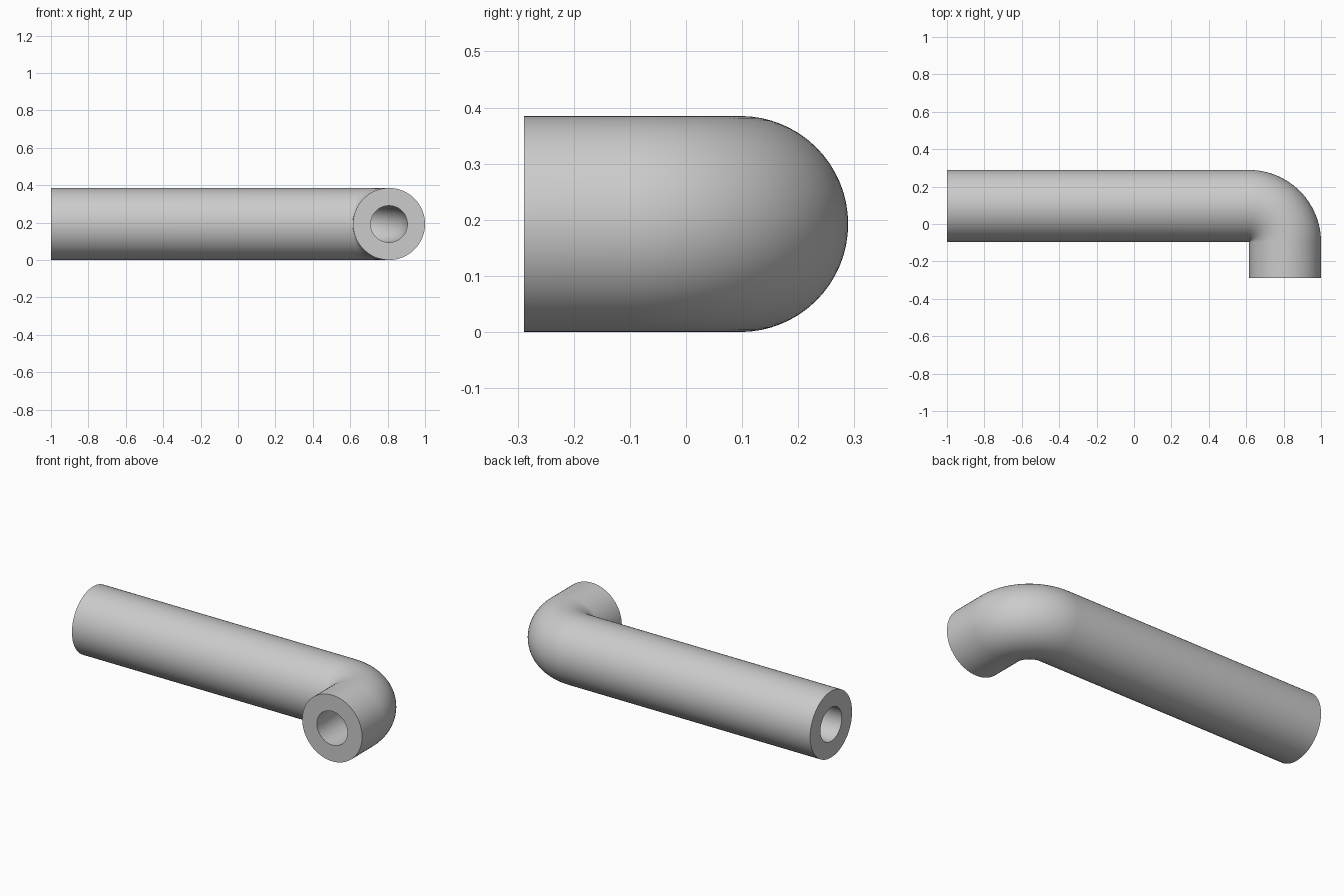
import bpy, bmesh, math
from mathutils import Vector

if "Cube" in bpy.data.objects:
    bpy.data.objects.remove(bpy.data.objects["Cube"])

R_OUT, R_IN = 0.1925, 0.098     # pipe wall radii
BEND = 0.1935                   # centreline bend radius
SIDES, STEPS = 64, 24
Y_MAX = 0.289
cx = 1 - R_OUT - BEND           # bend centre
cy = Y_MAX - R_OUT - BEND

# Centreline: long run, quarter bend, short leg (point, sideways direction)
path = [(Vector((-1, cy + BEND, R_OUT)), Vector((0, 1, 0)))]
for i in range(STEPS + 1):
    a = math.pi / 2 * (1 - i / STEPS)
    side = Vector((math.cos(a), math.sin(a), 0))
    path.append((Vector((cx, cy, R_OUT)) + side * BEND, side))
path.append((Vector((cx + BEND, -Y_MAX, R_OUT)), Vector((1, 0, 0))))

bm = bmesh.new()


def sweep(radius):
    """Rings of vertices along the centreline, joined by quads."""
    rings = []
    for point, side in path:
        rings.append([bm.verts.new(point + radius * (side * math.cos(t) + Vector((0, 0, math.sin(t)))))
                      for t in (2 * math.pi * k / SIDES for k in range(SIDES))])
    for a, b in zip(rings, rings[1:]):
        bridge(a, b)
    return rings


def bridge(a, b):
    for k in range(SIDES):
        n = (k + 1) % SIDES
        bm.faces.new((a[k], a[n], b[n], b[k]))


# Outer wall, bore and the two flat ring ends
outer, bore = sweep(R_OUT), sweep(R_IN)
bridge(outer[0], bore[0])
bridge(outer[-1], bore[-1])
bmesh.ops.recalc_face_normals(bm, faces=bm.faces)

mesh = bpy.data.meshes.new("elbow_pipe")
bm.to_mesh(mesh)
bm.free()
pipe = bpy.data.objects.new("elbow_pipe", mesh)
bpy.context.collection.objects.link(pipe)

grey = bpy.data.materials.new("light_grey")
grey.diffuse_color = (0.6, 0.6, 0.6, 1)
grey.use_nodes = True
grey.node_tree.nodes["Principled BSDF"].inputs["Base Color"].default_value = grey.diffuse_color
mesh.materials.append(grey)

bpy.context.view_layer.objects.active = pipe
pipe.select_set(True)
bpy.ops.object.shade_smooth_by_angle(angle=math.radians(35))
